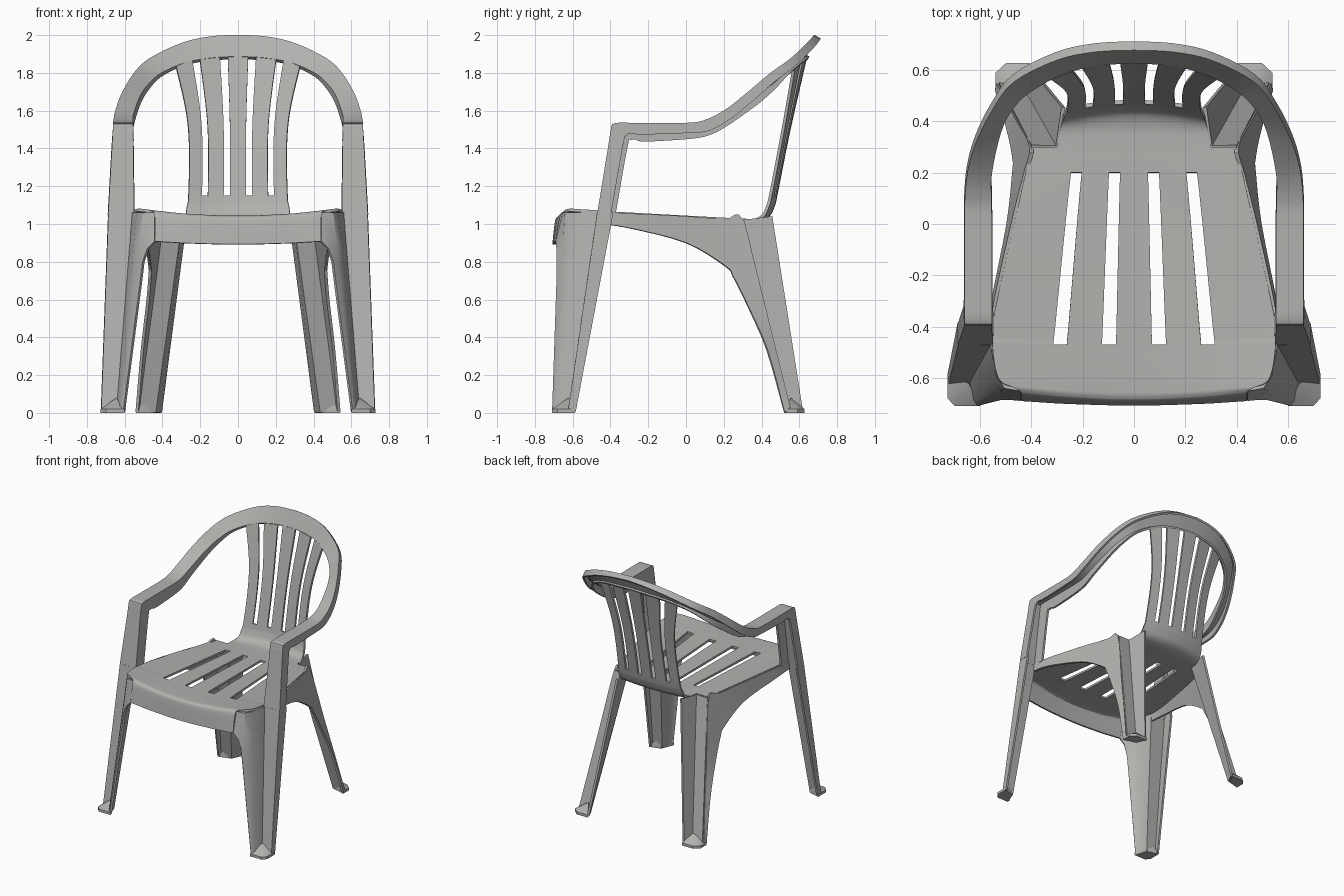
import bpy, bmesh
from mathutils import Vector

if "Cube" in bpy.data.objects:
    bpy.data.objects.remove(bpy.data.objects["Cube"])

plastic = bpy.data.materials.new("warm grey plastic")
plastic.diffuse_color = (0.45, 0.44, 0.425, 1)
plastic.use_nodes = True
plastic.node_tree.nodes["Principled BSDF"].inputs["Base Color"].default_value = plastic.diffuse_color


def finish(name, bm, thick):
    """Mirror the half part across x, give it wall thickness and smooth it."""
    bmesh.ops.remove_doubles(bm, verts=bm.verts, dist=0.0005)
    bmesh.ops.recalc_face_normals(bm, faces=bm.faces)
    me = bpy.data.meshes.new(name)
    bm.to_mesh(me)
    bm.free()
    ob = bpy.data.objects.new(name, me)
    bpy.context.collection.objects.link(ob)
    me.materials.append(plastic)
    m = ob.modifiers.new("mirror", 'MIRROR')
    m.merge_threshold = 0.002
    if thick:
        s = ob.modifiers.new("wall", 'SOLIDIFY')
        s.thickness = thick
        s.offset = 0
    bpy.ops.object.select_all(action='DESELECT')
    ob.select_set(True)
    bpy.context.view_layer.objects.active = ob
    bpy.ops.object.convert(target='MESH')
    bpy.ops.object.shade_smooth_by_angle(angle=0.6)


def spline(p, i, t):
    """Catmull-Rom point on segment i of p."""
    a, b, c, d = p[max(i - 1, 0)], p[i], p[i + 1], p[min(i + 2, len(p) - 1)]
    return 0.5 * (2 * b + (c - a) * t + (2 * a - 5 * b + 4 * c - d) * t * t
                  + (3 * b - a - 3 * c + d) * t ** 3)


def loft(name, stations, sub=1, drop=lambda seg, col: False, thick=0.016):
    """Sheet through stations of points; drop() leaves openings."""
    st = [[Vector(p) for p in s] for s in stations]
    cols = list(zip(*st))
    rows, segs = [], []
    for i in range(len(st) - 1):
        for k in range(sub):
            rows.append([spline(c, i, k / sub) if k else c[i] for c in cols])
            segs.append(i)
    rows.append(st[-1])
    bm = bmesh.new()
    grid = [[bm.verts.new(p) for p in r] for r in rows]
    for r, seg in enumerate(segs):
        for c in range(len(cols) - 1):
            if not drop(seg, c):
                bm.faces.new((grid[r][c], grid[r][c + 1],
                              grid[r + 1][c + 1], grid[r + 1][c]))
    bmesh.ops.delete(bm, geom=[v for v in bm.verts if not v.link_faces],
                     context='VERTS')
    finish(name, bm, thick)


# Seat and backrest: one sheet running apron -> seat -> bend -> slats.
# Row: y, z, y bow, z bow, slot fan scale, and seat edge x
fan = (0, .07, .125, .262, .315, .43)
seat = [
    (-.700, .892, .09, .08, 1, .44),
    (-.686, 1.01, .13, .12, 1, .44),
    (-.672, 1.033, .14, .14, 1, .45),
    (-.64, 1.036, .08, .14, 1, .515),
    (-.57, 1.036, 0, .12, 1, .54),
    (-.47, 1.034, 0, .10, 1, .553),
    (-.38, 1.033, 0, .08, .97, .552),
    (.20, 1.022, 0, .02, .78, .423),
    (.30, 1.02, 0, 0, .70, .40),
]
back = [
    (.38, 1.022, -.15, 0, .67),
    (.435, 1.045, -.35, 0, .645),
    (.460, 1.09, -.40, 0, .63),
    (.476, 1.15, -.42, 0, .61),
    (.525, 1.40, -.45, 0, .60),
    (.568, 1.60, -.48, 0, .64),
    (.634, 1.884, -.55, -.35, .77),
]
sheet = [[(x, y + q * x * x, z + k * x * x)
          for x in [v * f for v in fan] + [edge[0] if edge else .38]]
         for y, z, q, k, f, *edge in seat + back]


def openings(seg, col):
    if col == 5:
        return seg >= len(seat) - 1                # beside the backrest
    return col in (1, 3) and (seg in (5, 6) or seg >= 12)   # slots


loft("seat_and_backrest", sheet, 6, openings)

# Armrest and back hoop: channel of inner lip, inner edge, outer edge, outer lip
# Straight part: inner x, outer x, y, z, lip y, lip z
arm = [
    (.555, .682, -.465, 1.05, .08, 0),
    (.56, .661, -.405, 1.42, .085, 0),
    (.56, .657, -.392, 1.50, .09, -.045),
    (.56, .656, -.375, 1.528, .095, -.065),
    (.56, .655, -.26, 1.53, .035, -.075),
    (.56, .655, 0, 1.53, 0, -.065),
]
# Curved part: inner edge point, outer edge point
hoop = [
    ((.562, .10, 1.538), (.654, .10, 1.545)),
    ((.56, .20, 1.575), (.643, .21, 1.60)),
    ((.525, .36, 1.675), (.612, .32, 1.685)),
    ((.48, .45, 1.74), (.55, .445, 1.79)),
    ((.41, .52, 1.80), (.466, .555, 1.87)),
    ((.28, .59, 1.857), (.30, .64, 1.95)),
    ((.14, .625, 1.882), (.15, .673, 1.985)),
    ((0, .633, 1.89), (0, .68, 1.994)),
]
channel = [[(i, y + ly * 1.15, z + lz * 1.25), (i, y, z), (o, y, z),
            (o, y + ly * .85, z + lz * .75)] for i, o, y, z, ly, lz in arm]
for n, (i, o) in enumerate(hoop):
    t = n / 7
    channel.append([Vector(i) + Vector((0, .017, -.07 + .06 * min(1, t * 1.6))), i, o,
                    Vector(o) + Vector((0, .02 + .008 * t, -.052 + .034 * t))])
loft("armrests_and_back_hoop", channel, 4)

# Front legs: apron corner, flank, front face and outer side, tapering straight
top = [(.50, -.635), (.53, -.59), (.555, -.465), (.68, -.465), (.68, -.385)]
bottom = [(.61, -.70), (.62, -.69), (.64, -.62), (.719, -.62), (.719, -.585)]
inner = [(.44, -.645, 1.06), (.44, -.683, .905), (.475, -.68, .87),
         (.50, -.68, .80), (.512, -.68, .70), (.603, -.703, .005)]
loft("front_leg", [[(x, y, z)] + [
    Vector((*b, z)).lerp(Vector((*a, z)), z / 1.06) for a, b in zip(top, bottom)]
    for x, y, z in inner])

# Side skirts, arching down into the outer face of the back legs
loft("side_skirt", [
    [(.556, -.46, 1.055), (.56, -.46, 1.00)],
    [(.540, -.31, 1.055), (.55, -.31, .98)],
    [(.472, 0, 1.04), (.49, 0, .90)],
    [(.422, .20, 1.024), (.467, .21, .775)],
    [(.40, .30, 1.02), (.467, .25, .72)],
    [(.453, .403, .60), (.48, .325, .57)],
    [(.492, .477, .30), (.508, .43, .33)],
    [(.530, .55, .005), (.535, .52, .005)],
], 4)

# Back legs: rear face and inner flank of the corner groove
loft("back_leg", [
    [(.40, .30, 1.02), (.30, .30, 1.02), (.275, .455, 1.04)],
    [(.53, .55, .005), (.44, .55, .005), (.41, .618, .005)],
])


def foot(name, base, apex):
    """Thin pad with a ridge rising into the leg groove."""
    bm = bmesh.new()
    for x, y in base:
        bm.verts.new((x, y, 0))
        bm.verts.new((x, y, .02))
    bm.verts.new(apex)
    bmesh.ops.convex_hull(bm, input=bm.verts)
    finish(name, bm, 0)


# Foot pads
foot("front_foot", [(.60, -.71), (.70, -.71), (.727, -.68),
                    (.727, -.587), (.64, -.61)], (.645, -.622, .08))
foot("back_foot", [(.405, .627), (.50, .627), (.54, .59),
                   (.54, .52), (.45, .545)], (.447, .555, .08))
